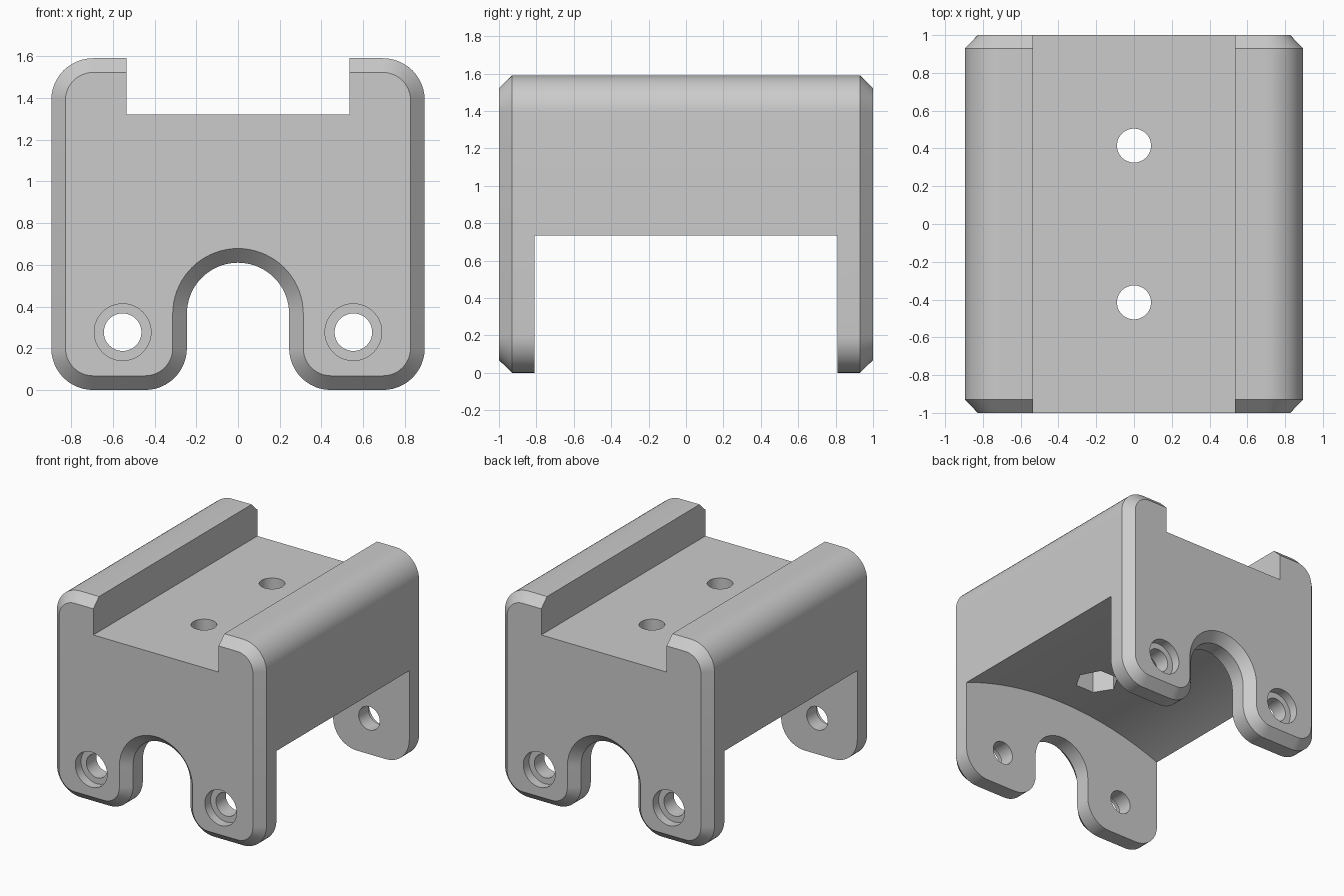
import bpy, bmesh
from math import sin, cos, pi, radians, sqrt
from mathutils import Matrix

cube = bpy.data.objects.get("Cube")
if cube:
    bpy.data.objects.remove(cube, do_unlink=True)

HALF_W, HEIGHT, CORNER = 0.895, 1.59, 0.2
ARCH_R, ARCH_Z = 0.245, 0.365
CHAMFER = 0.068

grey = bpy.data.materials.new("plain_grey")
grey.use_nodes = True
grey.diffuse_color = (0.6, 0.6, 0.6, 1)
grey.node_tree.nodes["Principled BSDF"].inputs["Base Color"].default_value = grey.diffuse_color


def arc(cx, cz, r, start, end, n=12):
    angles = [radians(start + (end - start) * i / n) for i in range(n + 1)]
    return [(cx + r * cos(a), cz + r * sin(a)) for a in angles]


def loft(name, sections):
    """Closed solid through matching x-z outlines, each given as (y, outline)."""
    bm = bmesh.new()
    rings = [[bm.verts.new((x, y, z)) for x, z in pts] for y, pts in sections]
    for a, b in zip(rings, rings[1:]):
        for i in range(len(a)):
            j = (i + 1) % len(a)
            bm.faces.new((a[i], a[j], b[j], b[i]))
    bm.faces.new(rings[0])
    bm.faces.new(rings[-1])
    return finish(name, bm)


def finish(name, bm):
    bmesh.ops.recalc_face_normals(bm, faces=bm.faces)
    mesh = bpy.data.meshes.new(name)
    bm.to_mesh(mesh)
    bm.free()
    mesh.materials.append(grey)
    ob = bpy.data.objects.new(name, mesh)
    bpy.context.collection.objects.link(ob)
    return ob


def cylinder(name, r, depth, location, sides=48, along_y=False):
    bm = bmesh.new()
    bmesh.ops.create_cone(bm, cap_ends=True, segments=sides, radius1=r, radius2=r, depth=depth)
    # A first corner on +x makes the nut pocket point sideways
    first = max(bm.verts, key=lambda v: v.co.x).co
    if sides == 6 and abs(first.y) > 0.001:
        bmesh.ops.rotate(bm, verts=bm.verts, matrix=Matrix.Rotation(pi / 6, 3, "Z"))
    if along_y:
        bmesh.ops.rotate(bm, verts=bm.verts, matrix=Matrix.Rotation(pi / 2, 3, "X"))
    bmesh.ops.translate(bm, verts=bm.verts, vec=location)
    return finish(name, bm)


def cut(body, cutter):
    cutter.hide_render = True
    mod = body.modifiers.new(cutter.name, "BOOLEAN")
    mod.operation, mod.solver, mod.object = "DIFFERENCE", "EXACT", cutter
    bpy.context.view_layer.objects.active = body
    bpy.ops.object.modifier_apply(modifier=mod.name)
    bpy.data.objects.remove(cutter, do_unlink=True)


def outline(inset):
    """Rounded end plate with an arched opening and rounded feet."""
    r = CORNER - inset
    cx = HALF_W - CORNER
    foot = ARCH_R + CORNER
    half = arc(0, ARCH_Z, ARCH_R + inset, 90, 0, 18)
    half += arc(foot, CORNER, r, 180, 270)
    half += arc(cx, CORNER, r, 270, 360)
    half += arc(cx, HEIGHT - CORNER, r, 0, 90)
    return half + [(-x, z) for x, z in reversed(half[1:])]


# Main block with chamfered ends
bracket = loft("bracket_body", [(-1, outline(CHAMFER)), (-0.93, outline(0)),
                                (0.93, outline(0)), (1, outline(CHAMFER))])

# Channel along the top
channel = [(-0.535, 1.32), (0.535, 1.32), (0.535, 1.8), (-0.535, 1.8)]
cut(bracket, loft("channel_cutter", [(-1.2, channel), (1.2, channel)]))

# Shallow vaulted hollow between the end plates
side_z, rise = 0.735, 0.165
vault_r = (HALF_W ** 2 + rise ** 2) / (2 * rise)
vault_z = side_z + rise - vault_r
vault = []
for i in range(49):
    x = -1 + i / 24
    vault.append((x, vault_z + sqrt(vault_r ** 2 - x * x)))
vault += [(1, -0.2), (-1, -0.2)]
cut(bracket, loft("hollow_cutter", [(-0.81, vault), (0.81, vault)]))

# Deck holes with hexagonal nut pockets underneath
for y in (-0.415, 0.415):
    cut(bracket, cylinder("deck_hole_cutter", 0.09, 1.2, (0, y, 1.1)))
    cut(bracket, cylinder("nut_pocket_cutter", 0.157, 0.5, (0, y, 0.85), sides=6))

# Counterbored holes in the feet of both end plates
for x in (-0.553, 0.553):
    for side in (-1, 1):
        cut(bracket, cylinder("foot_hole_cutter", 0.09, 0.6, (x, side * 0.9, 0.277), along_y=True))
        cut(bracket, cylinder("counterbore_cutter", 0.136, 0.2, (x, side * 1.03, 0.277), along_y=True))

# Smooth the curved walls, keep the edges crisp
bpy.ops.object.select_all(action="DESELECT")
bracket.select_set(True)
bpy.context.view_layer.objects.active = bracket
bpy.ops.object.shade_smooth_by_angle(angle=radians(25))
